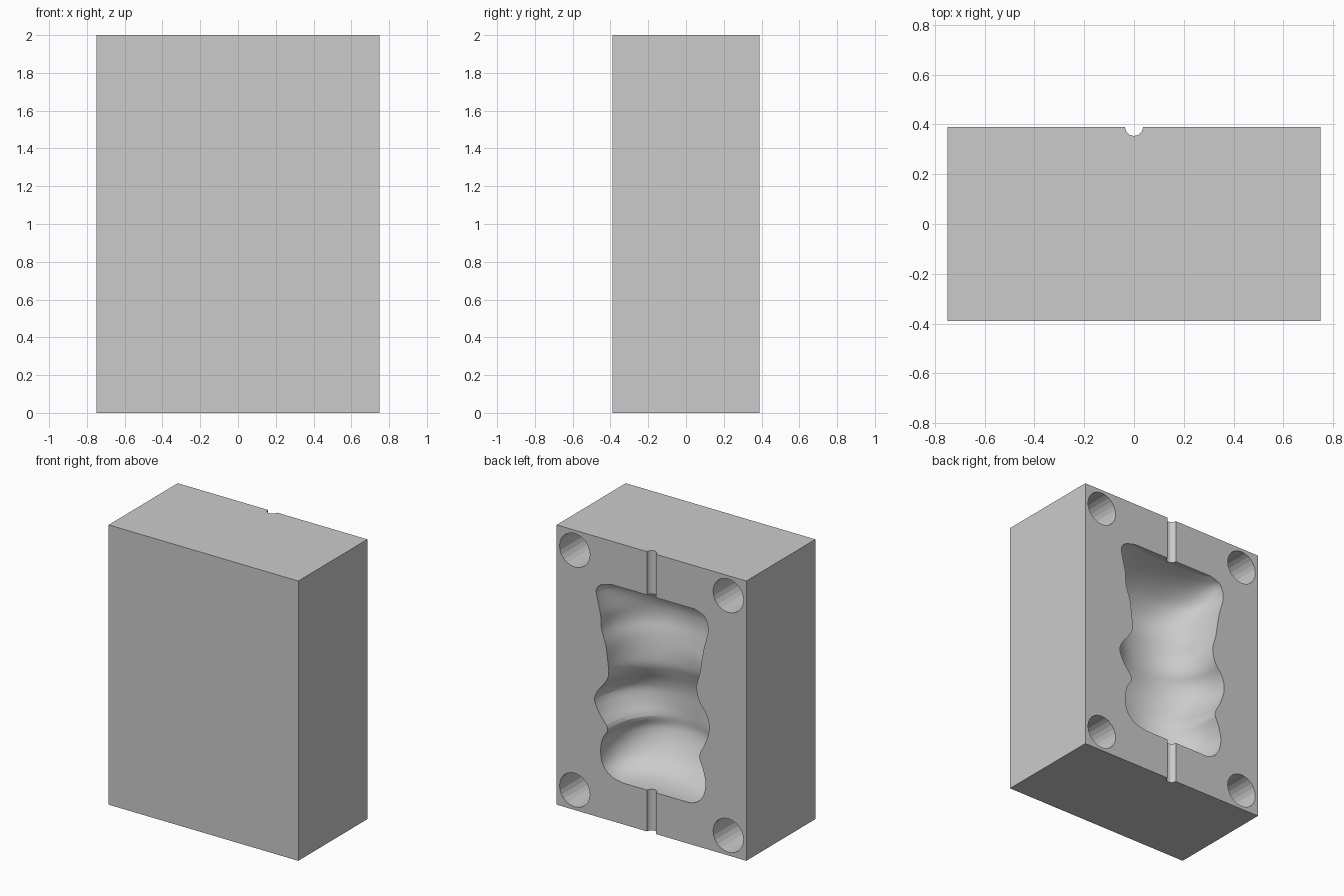
import bpy, bmesh
from math import cos, sin, pi, copysign, radians

if "Cube" in bpy.data.objects:
    bpy.data.objects.remove(bpy.data.objects["Cube"])

BACK = 0.39  # y of the parting face


def make_object(name, bm):
    bmesh.ops.recalc_face_normals(bm, faces=bm.faces)
    mesh = bpy.data.meshes.new(name)
    bm.to_mesh(mesh)
    bm.free()
    ob = bpy.data.objects.new(name, mesh)
    bpy.context.collection.objects.link(ob)
    return ob


def spline(a, b, c, d, t):
    return [0.5 * (2 * q + (r - p) * t + (2 * p - 5 * q + 4 * r - s) * t * t
                   + (3 * q - p - 3 * r + s) * t ** 3) for p, q, r, s in zip(a, b, c, d)]


def cylinder(name, radius, depth, sides, location, rotation=(0, 0, 0)):
    bpy.ops.mesh.primitive_cylinder_add(vertices=sides, radius=radius, depth=depth,
                                        location=location, rotation=rotation)
    bpy.context.object.name = name
    return bpy.context.object


# Block
bpy.ops.mesh.primitive_cube_add(size=1, location=(0, 0, 1))
block = bpy.context.object
block.name = "mould_block"
block.scale = (1.5, 2 * BACK, 2)
bpy.ops.object.transform_apply(location=True, rotation=True, scale=True)

# Figure cavity: height, +x edge, -x edge, depth
KEYS = [
    (0.295, 0.22, -0.30, 0.10), (0.315, 0.31, -0.36, 0.20), (0.375, 0.38, -0.41, 0.30),
    (0.47, 0.403, -0.428, 0.37), (0.57, 0.387, -0.405, 0.41), (0.65, 0.347, -0.378, 0.41),
    (0.74, 0.41, -0.42, 0.41), (0.83, 0.45, -0.452, 0.41), (0.90, 0.426, -0.455, 0.40),
    (0.97, 0.371, -0.43, 0.38), (1.04, 0.339, -0.379, 0.36), (1.14, 0.347, -0.357, 0.36),
    (1.25, 0.363, -0.385, 0.38), (1.35, 0.395, -0.40, 0.40), (1.45, 0.403, -0.42, 0.39),
    (1.55, 0.426, -0.448, 0.33), (1.62, 0.437, -0.44, 0.24), (1.665, 0.40, -0.41, 0.14),
    (1.69, 0.32, -0.34, 0.05)]
STEPS, SIDES, POWER = 4, 64, 0.9
rows = []
for i in range(len(KEYS) - 1):
    pts = [KEYS[max(0, min(len(KEYS) - 1, i + k))] for k in (-1, 0, 1, 2)]
    rows += [spline(*pts, s / STEPS) for s in range(STEPS)]
rows.append(KEYS[-1])

bm = bmesh.new()
rings = []
for z, left, right, depth in rows:
    ring = []
    for k in range(SIDES):
        a = 2 * pi * (k + 0.5) / SIDES
        c, s = cos(a), sin(a)
        x = (left + right) / 2 + (left - right) / 2 * copysign(abs(c) ** POWER, c)
        y = BACK + depth * copysign(abs(s) ** POWER, s)
        ring.append(bm.verts.new((x, y, z)))
    rings.append(ring)
for lo, hi in zip(rings, rings[1:]):
    for k in range(SIDES):
        n = (k + 1) % SIDES
        bm.faces.new((lo[k], lo[n], hi[n], hi[k]))
bm.faces.new(rings[0])
bm.faces.new(rings[-1])
cutters = [make_object("figure_cavity_cutter", bm)]

# Pouring channel through top and bottom
cutters.append(cylinder("channel_cutter", 0.036, 2.4, 24, (0, BACK, 1)))

# Four peg holes
for x in (-0.607, 0.607):
    for z in (0.143, 1.857):
        cutters.append(cylinder("peg_hole_cutter", 0.12, 0.8, 24, (x, BACK, z), (pi / 2, 0, 0)))

# Cut everything out of the block
bpy.ops.object.select_all(action='DESELECT')
block.select_set(True)
bpy.context.view_layer.objects.active = block
for cutter in cutters:
    cutter.hide_render = True
    mod = block.modifiers.new("cut", 'BOOLEAN')
    mod.operation = 'DIFFERENCE'
    mod.solver = 'EXACT'
    mod.object = cutter
    bpy.ops.object.modifier_apply(modifier=mod.name)
for cutter in cutters:
    bpy.data.objects.remove(cutter, do_unlink=True)

bpy.ops.object.shade_smooth_by_angle(angle=radians(14))
